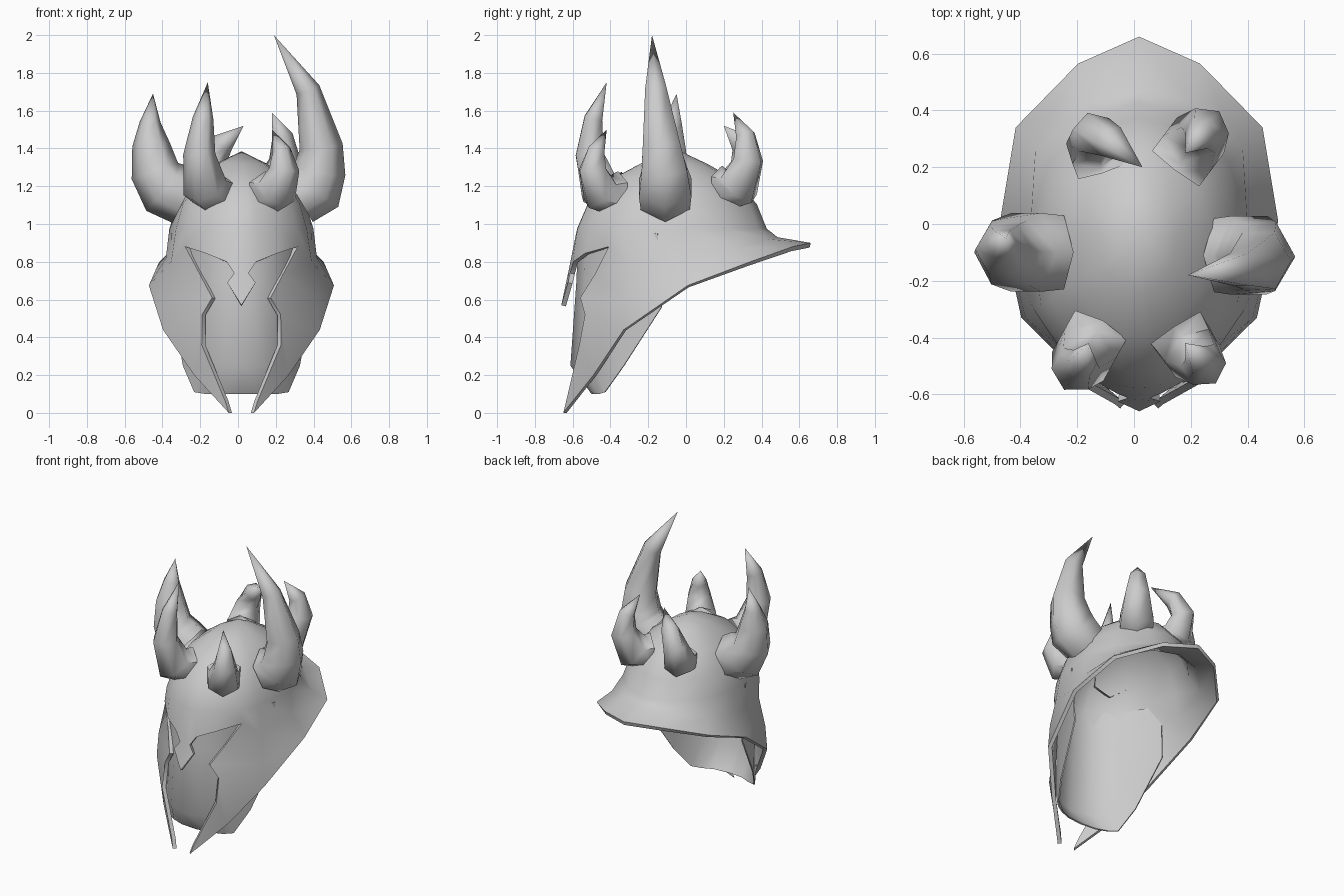
import bpy, bmesh, math
from mathutils import Vector

cube = bpy.data.objects.get("Cube")
if cube:
    bpy.data.objects.remove(cube, do_unlink=True)

CENTRE_X = 0.018

steel = bpy.data.materials.new("grey_steel")
steel.use_nodes = True
GREY = (0.6, 0.6, 0.6, 1)
steel.diffuse_color = GREY
steel.node_tree.nodes["Principled BSDF"].inputs["Base Color"].default_value = GREY


def finish(bm, name, angle, thickness=0):
    """Make the object; an open sheet is thickened towards its inside."""
    bmesh.ops.recalc_face_normals(bm, faces=bm.faces)
    if thickness:
        middle = Vector((CENTRE_X, 0, 0.65))
        score = sum((f.calc_center_median() - middle).dot(f.normal) * f.calc_area() for f in bm.faces)
        if score < 0:
            bmesh.ops.reverse_faces(bm, faces=bm.faces)
    mesh = bpy.data.meshes.new(name)
    bm.to_mesh(mesh)
    bm.free()
    mesh.materials.append(steel)
    obj = bpy.data.objects.new(name, mesh)
    bpy.context.collection.objects.link(obj)
    bpy.ops.object.select_all(action="DESELECT")
    obj.select_set(True)
    bpy.context.view_layer.objects.active = obj
    if thickness:
        mod = obj.modifiers.new("thickness", "SOLIDIFY")
        mod.thickness = thickness
        mod.offset = -1
        bpy.ops.object.modifier_apply(modifier=mod.name)
    bpy.ops.object.shade_smooth_by_angle(angle=math.radians(angle))


def mirror_half(bm):
    """Mirror the +x half, weld the seam and shift to the helmet centre."""
    geom = bm.verts[:] + bm.edges[:] + bm.faces[:]
    copy = bmesh.ops.duplicate(bm, geom=geom)["geom"]
    for v in copy:
        if isinstance(v, bmesh.types.BMVert):
            v.co.x = -v.co.x
    bmesh.ops.reverse_faces(bm, faces=[f for f in copy if isinstance(f, bmesh.types.BMFace)])
    bmesh.ops.remove_doubles(bm, verts=bm.verts, dist=0.0005)
    bmesh.ops.translate(bm, verts=bm.verts, vec=(CENTRE_X, 0, 0))


def loft(bm, a, b):
    """Quads between two equal chains of vertices."""
    for i in range(len(a) - 1):
        bm.faces.new((a[i], a[i + 1], b[i + 1], b[i]))


def points(coords):
    return [bm.verts.new(p) for p in coords]


# Helmet shell: dome rings, then brow, cheek guard and flared neck brim
bm = bmesh.new()
angles = [0, 6, 11.5, 30, 49, 64, 98, 124, 155, 180]
apex = bm.verts.new((0, -0.03, 1.385))
rings = []
for r, z in ((0.34, 1.32), (0.64, 1.235), (0.87, 1.105), (0.975, 0.975)):
    ring = []
    for a in angles:
        c = math.cos(math.radians(a))
        depth = 0.53 if c > 0 else 0.5
        ring.append(bm.verts.new((0.395 * r * math.sin(math.radians(a)), -0.06 - depth * r * c, z)))
    rings.append(ring)
for i in range(len(angles) - 1):
    bm.faces.new((apex, rings[0][i], rings[0][i + 1]))
for upper, lower in zip(rings, rings[1:]):
    loft(bm, upper, lower)
base = rings[-1]

brow = points([(0, -0.618, 0.77), (0.038, -0.613, 0.74), (0.078, -0.597, 0.8),
               (0.19, -0.535, 0.845), (0.298, -0.41, 0.88)])
loft(bm, base[:5], brow)
nose = points([(0.075, -0.625, 0.69), (0, -0.66, 0.57)])
bm.faces.new((brow[0], brow[1], nose[0], nose[1]))

front = [brow[4]] + points([(0.218, -0.485, 0.73), (0.155, -0.56, 0.61), (0.208, -0.535, 0.52),
                            (0.21, -0.565, 0.36), (0.085, -0.635, 0.06)])
tip, jaw, corner = points([(0.067, -0.65, 0), (0.25, -0.49, 0.2), (0.415, -0.33, 0.44)])
cheek = points([(0.372, -0.3, 0.8), (0.4, -0.33, 0.6)])
flare = points([(0.4, 0.0, 0.82), (0.365, 0.27, 0.87), (0.19, 0.43, 0.92), (0, 0.485, 0.93)])
rim = points([(0.49, 0.01, 0.675), (0.435, 0.34, 0.8), (0.215, 0.565, 0.88), (0, 0.66, 0.9)])
loft(bm, base[6:], flare)
loft(bm, flare, rim)
for face in ((base[4], base[5], cheek[0], front[0]), (base[5], base[6], flare[0], cheek[0]),
             (cheek[0], flare[0], rim[0], cheek[1]), (cheek[1], rim[0], corner),
             (front[0], cheek[0], front[1]), (front[1], cheek[0], cheek[1], front[2]),
             (front[2], cheek[1], front[3]), (front[3], cheek[1], corner),
             (front[3], corner, jaw, front[4]), (front[4], jaw, front[5]), (front[5], jaw, tip)):
    bm.faces.new(face)
mirror_half(bm)
finish(bm, "helmet_shell", 50, 0.025)

# Face mask behind the opening, open at the back, its top buried in the shell
bm = bmesh.new()
columns = [points(c) for c in (
    [(0, -0.57, 0.97), (0, -0.58, 0.7), (0, -0.612, 0.25), (0, -0.5, 0.1)],
    [(0.13, -0.54, 0.97), (0.135, -0.535, 0.7), (0.13, -0.575, 0.25), (0.11, -0.49, 0.1)],
    [(0.27, -0.41, 0.97), (0.25, -0.435, 0.7), (0.22, -0.49, 0.25), (0.19, -0.46, 0.1)],
    [(0.372, -0.15, 0.95), (0.365, -0.13, 0.56), (0.31, -0.33, 0.25), (0.25, -0.43, 0.11)])]
for left, right in zip(columns, columns[1:]):
    loft(bm, left, right)
mirror_half(bm)
finish(bm, "face_mask", 60, 0.008)


# Horns: six-sided tapering sweeps along a bent path, open where they meet the dome
def horn(name, path, radii):
    bm = bmesh.new()
    path = [Vector(p) for p in path]
    out = Vector((path[1].x - path[0].x, path[1].y - path[0].y, 0)).normalized()
    side = Vector((-out.y, out.x, 0))
    previous = None
    for i, r in enumerate(radii):
        tangent = (path[i + 1] - path[max(i - 1, 0)]).normalized()
        across = (side - tangent * side.dot(tangent)).normalized()
        other = tangent.cross(across)
        ring = []
        for k in range(6):
            a = math.radians(60 * k + 30)
            ring.append(bm.verts.new(path[i] + r * (math.cos(a) * across + math.sin(a) * other)))
        if previous:
            loft(bm, previous + previous[:1], ring + ring[:1])
        previous = ring
    point = bm.verts.new(path[-1])
    for k in range(6):
        bm.faces.new((previous[k], previous[(k + 1) % 6], point))
    finish(bm, name, 62)


horn("left_side_horn", [(0.32, -0.11, 1.14), (0.405, -0.11, 1.19), (0.43, -0.115, 1.28), (0.44, -0.13, 1.41),
                        (0.37, -0.16, 1.71), (0.19, -0.18, 2.0)], (0.15, 0.16, 0.14, 0.115, 0.065))
horn("right_side_horn", [(-0.28, -0.1, 1.14), (-0.38, -0.1, 1.19), (-0.44, -0.1, 1.28), (-0.46, -0.09, 1.42),
                         (-0.465, -0.07, 1.54), (-0.45, -0.05, 1.69)], (0.15, 0.16, 0.13, 0.1, 0.055))
horn("right_front_horn", [(-0.125, -0.37, 1.16), (-0.175, -0.46, 1.19), (-0.205, -0.51, 1.37),
                          (-0.185, -0.49, 1.56), (-0.16, -0.42, 1.75)], (0.12, 0.12, 0.085, 0.055))
horn("left_front_horn", [(0.15, -0.37, 1.16), (0.205, -0.455, 1.17), (0.245, -0.495, 1.29),
                         (0.23, -0.475, 1.39), (0.18, -0.42, 1.5)], (0.12, 0.11, 0.08, 0.05))
horn("left_back_horn", [(0.15, 0.2, 1.19), (0.21, 0.28, 1.2), (0.25, 0.33, 1.34),
                        (0.235, 0.315, 1.47), (0.18, 0.25, 1.59)], (0.12, 0.12, 0.085, 0.055))
horn("right_back_horn", [(-0.115, 0.19, 1.2), (-0.14, 0.27, 1.21), (-0.14, 0.315, 1.33),
                         (-0.08, 0.29, 1.43), (0.03, 0.2, 1.52)], (0.1, 0.105, 0.08, 0.06))
